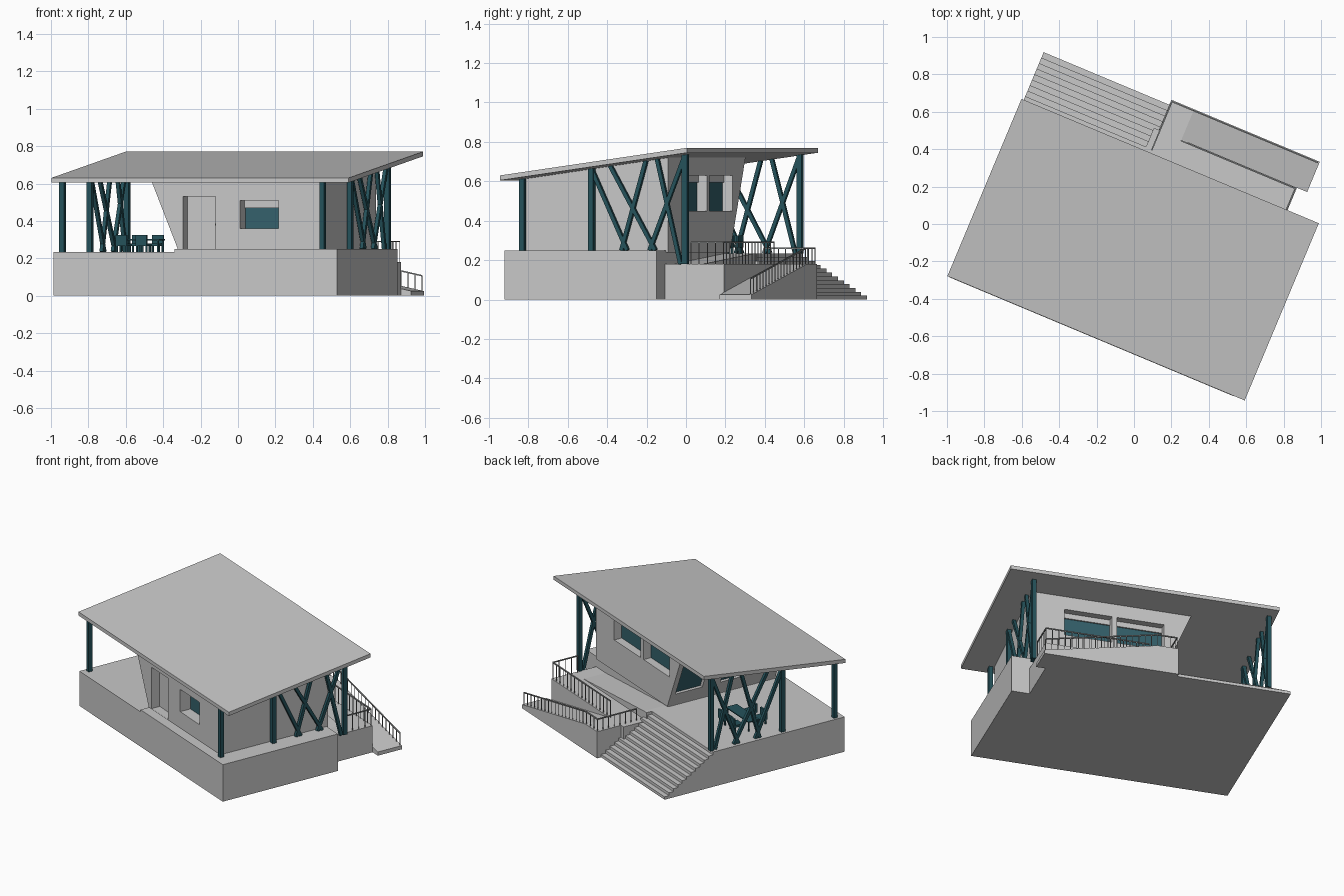
import bpy, bmesh, math
from mathutils import Vector

if "Cube" in bpy.data.objects:
    bpy.data.objects.remove(bpy.data.objects["Cube"])

ANGLE = math.radians(-22.7)      # whole building is turned in plan
SHEAR = -0.42                    # lean of the terrace-side wall


def material(name, c):
    m = bpy.data.materials.new(name)
    m.diffuse_color = (*c, 1)
    m.use_nodes = True
    m.node_tree.nodes["Principled BSDF"].inputs["Base Color"].default_value = m.diffuse_color
    return m


CONCRETE = material("grey concrete", (0.58, 0.58, 0.58))
GLASS = material("teal glass", (0.035, 0.12, 0.15))
STEEL = material("dark teal steel", (0.018, 0.085, 0.105))
RAIL = material("grey rail", (0.30, 0.31, 0.31))


def finish(name, bm, mat):
    bmesh.ops.recalc_face_normals(bm, faces=bm.faces)
    me = bpy.data.meshes.new(name)
    bm.to_mesh(me)
    bm.free()
    me.materials.append(mat)
    ob = bpy.data.objects.new(name, me)
    ob.rotation_euler.z = ANGLE
    bpy.context.collection.objects.link(ob)
    return ob


def add_prism(bm, a, b):
    va, vb = [bm.verts.new(p) for p in a], [bm.verts.new(p) for p in b]
    n = len(a)
    bm.faces.new(va)
    bm.faces.new(vb[::-1])
    for i in range(n):
        bm.faces.new((va[i], vb[i], vb[(i + 1) % n], va[(i + 1) % n]))


def add_box(bm, u, v, z, shear=0):
    def ring(h):
        s = shear * (h - 0.235)
        return [(u[i] + s, v[j], h) for i, j in ((0, 0), (1, 0), (1, 1), (0, 1))]
    add_prism(bm, ring(z[0]), ring(z[1]))


def box(name, u, v, z, mat=CONCRETE, shear=0):
    bm = bmesh.new()
    add_box(bm, u, v, z, shear)
    return finish(name, bm, mat)


def along_u(name, pts, u, mat=CONCRETE):      # profile of (v, z)
    bm = bmesh.new()
    add_prism(bm, [(u[0], *p) for p in pts], [(u[1], *p) for p in pts])
    return finish(name, bm, mat)


def along_v(name, pts, v, mat=CONCRETE):      # profile of (u, z)
    bm = bmesh.new()
    add_prism(bm, [(p[0], v[0], p[1]) for p in pts], [(p[0], v[1], p[1]) for p in pts])
    return finish(name, bm, mat)


def add_bar(bm, a, b, w):
    a, b = Vector(a), Vector(b)
    d = (b - a).normalized()
    s = d.cross(Vector((0, 0, 1)) if abs(d.z) < 0.99 else Vector((0, 1, 0))).normalized()
    t = d.cross(s)
    q = [(s * i + t * j) * w / 2 for i, j in ((-1, -1), (1, -1), (1, 1), (-1, 1))]
    add_prism(bm, [a + k for k in q], [b + k for k in q])


def under(v):                                  # underside of the roof
    return 0.605 + (v + 0.642) * 0.14 / 1.027


# roof slab
along_u("roof", [(-.642, .605), (.385, .745), (.385, .77), (-.642, .63)], (-.813, .91))

# base, terrace and landing
box("house_base", (-.10, .844), (-.644, .19), (0, .25))
box("terrace_base", (-.80, -.10), (-.644, .31), (0, .235))
box("upper_landing", (-.10, .729), (.19, .515), (0, .18))
box("lower_landing", (-.072, .06), (.515, .69), (0, .18))
along_v("upper_ramp", [(.62, .18), (-.072, .235), (-.10, .235), (-.10, .17), (.62, .17)], (.19, .35))
along_v("lower_ramp", [(.06, 0), (.06, .18), (.788, .025), (.788, 0)], (.515, .69))

# wide stair
steps, rise, tread = 12, .235 / 12, .383 / 12
pts = [(.31, 0), (.31, .235 - rise)]
for i in range(1, steps):
    z = .235 - rise * i
    pts += [(.31 + tread * i, z), (.31 + tread * i, z - rise)]
along_u("wide_stair", pts, (-.80, -.072))

# house with leaning wall, cut by recesses
bm = bmesh.new()
V0, V1 = -.58, .20


def side(v):
    t = under(v)
    return [(-.10 + SHEAR * .005, v, .24), (.715, v, .24), (.715, v, t),
            (-.10 + SHEAR * (t - .235), v, t)]


add_prism(bm, side(V0), side(V1))
house = finish("house_walls", bm, CONCRETE)

bm = bmesh.new()
D = .06
front_win, door = (.254, .476), (-.075, .113)
back_wins = [(.203, .507), (-.13, .17)]
left_wins = [(-.03, .165), (-.42, -.16)]
add_box(bm, door, (V0 - .1, V0 + D), (.251, .53))
add_box(bm, front_win, (V0 - .1, V0 + D + .02), (.36, .51))
for w in back_wins:
    add_box(bm, w, (V1 - D, V1 + .1), (.45, .63))
for w in left_wins:
    add_box(bm, (-.2, -.07), w, (.33, .55), SHEAR)
cutter = finish("cutter", bm, CONCRETE)
cutter.hide_render = True
mod = house.modifiers.new("recesses", 'BOOLEAN')
mod.object = cutter
mod.solver = 'EXACT'
bpy.context.view_layer.update()
dg = bpy.context.evaluated_depsgraph_get()
house_mesh = bpy.data.meshes.new_from_object(house.evaluated_get(dg))
house.modifiers.clear()
house.data = house_mesh
bpy.data.objects.remove(cutter)

# glass and shutter boxes
v = V0 + D + .02
box("front_window_glass", front_win, (v - .006, v), (.36, .47), GLASS)
box("front_shutter_box", front_win, (v - .02, v), (.47, .51))
for i, w in enumerate(back_wins):
    box(f"back_window_glass_{i}", w, (V1 - D, V1 - D + .006), (.45, .595), GLASS)
    box(f"back_shutter_box_{i}", w, (V1 - D, V1 - D + .015), (.595, .63))
for i, w in enumerate(left_wins):
    box(f"terrace_window_glass_{i}", (-.076, -.07), w, (.33, .55), GLASS, SHEAR)
box("door_handle", (.09, .1), (V0 + D - .012, V0 + D), (.375, .385), RAIL)

# columns and crossing braces, both sides
BRACES = [(0, .38), (.2, .68), (.58, .32), (.7, .95), (1, .62)]
for label, u, foot in (("left", -.77, .235), ("right", .738, .25)):
    bm = bmesh.new()
    for v in (-.59, -.21, .305):
        f = .18 if (label == "right" and v > .2) else foot
        add_box(bm, (u - .014, u + .014), (v - .014, v + .014), (f, under(v) + .002))
    finish(label + "_columns", bm, STEEL)
    bm = bmesh.new()
    for a, b in BRACES:
        va, vb = -.21 + .515 * a, -.21 + .515 * b
        f = .18 if (label == "right" and vb > .19) else foot
        add_bar(bm, (u, va, under(va)), (u, vb, f), .02)
    finish(label + "_braces", bm, STEEL)


# railings
def railing(name, path, h=.09):
    bm = bmesh.new()
    up = Vector((0, 0, h))
    for a, b in zip(path, path[1:]):
        a, b = Vector(a), Vector(b)
        add_bar(bm, a + up, b + up, .007)
        n = max(1, round((b - a).length / .042))
        for i in range(n + 1):
            p = a.lerp(b, i / n)
            add_bar(bm, p, p + up, .004)
    finish(name, bm, RAIL)


railing("outer_railing", [(.78, .682, .027), (.06, .682, .18), (-.065, .682, .18), (-.065, .40, .18)], .08)
railing("inner_railing", [(.06, .508, .18), (.722, .508, .18), (.722, .33, .18)], .11)

# terrace table and chairs
TU, TV, TZ = -.54, -.07, .235
bm = bmesh.new()
add_box(bm, (TU - .13, TU + .13), (TV - .04, TV + .04), (TZ + .06, TZ + .067))
for i in (-1, 1):
    for j in (-1, 1):
        add_bar(bm, (TU + .12 * i, TV + .033 * j, TZ), (TU + .12 * i, TV + .033 * j, TZ + .06), .008)
finish("table", bm, STEEL)
for i in (-1, 1):
    for j in (-1, 1):
        u, v = TU + .058 * i, TV + .085 * j
        bm = bmesh.new()
        add_box(bm, (u - .033, u + .033), (v - .03, v + .03), (TZ + .03, TZ + .045))
        b = v + .03 * j
        add_box(bm, (u - .033, u + .033), (b - .006, b + .006), (TZ + .03, TZ + .09))
        for k in (-1, 1):
            for m in (-1, 1):
                add_bar(bm, (u + .028 * k, v + .025 * m, TZ), (u + .028 * k, v + .025 * m, TZ + .03), .008)
        finish("chair", bm, STEEL)
